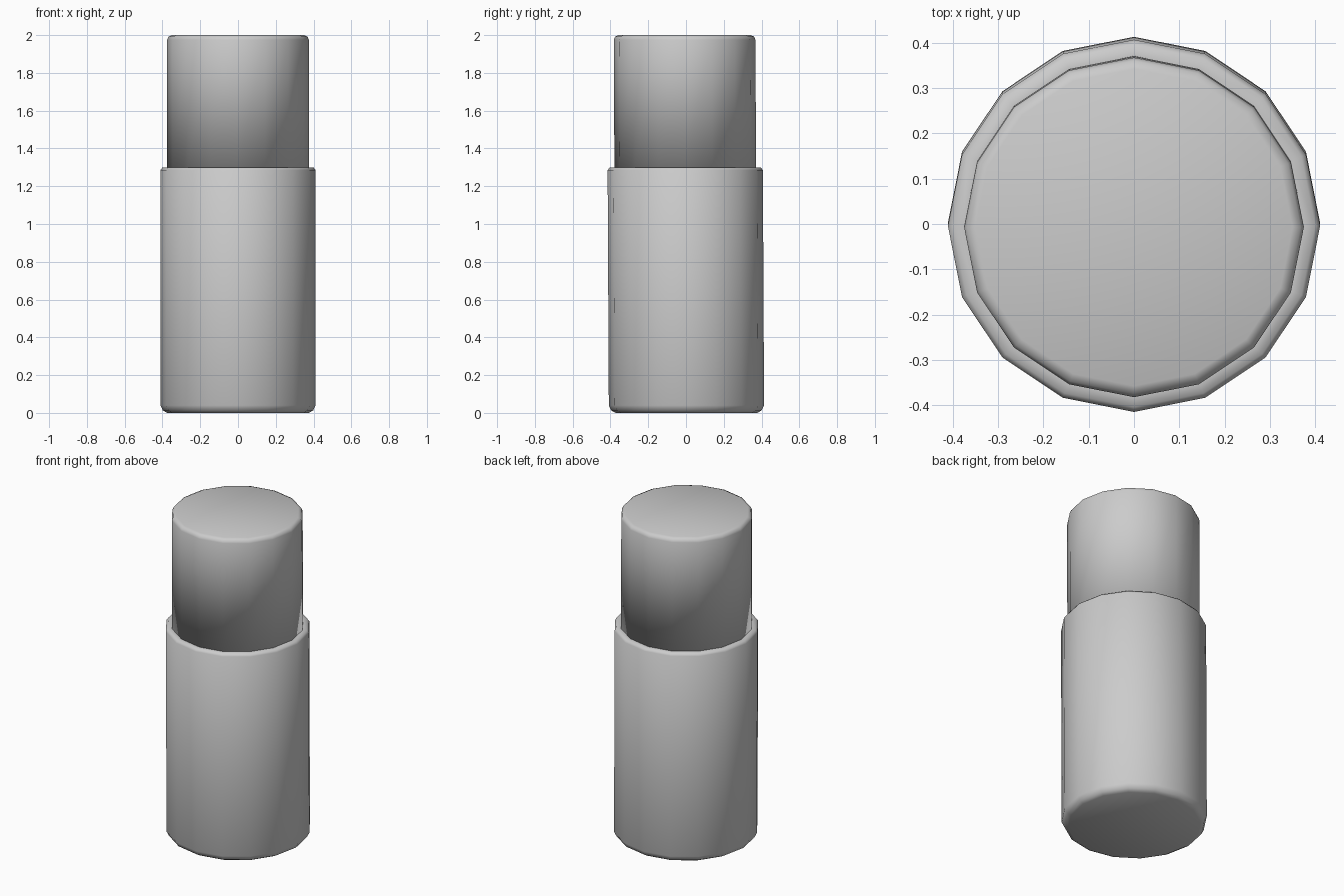
import bpy, bmesh
from math import cos, sin, pi

if "Cube" in bpy.data.objects:
    bpy.data.objects.remove(bpy.data.objects["Cube"])

SIDES = 16
LEAN = 0.005  # the whole model leans very slightly towards the front


def lathe(name, profile):
    """Spin an (radius, height) profile into a closed 16-sided solid."""
    bm = bmesh.new()
    rings = []
    for r, z in profile:
        ring = []
        for i in range(SIDES):
            a = 2 * pi * i / SIDES
            ring.append(bm.verts.new((r * cos(a), r * sin(a) + LEAN * (0.5 - z), z)))
        rings.append(ring)
    for low, high in zip(rings, rings[1:]):
        for i in range(SIDES):
            j = (i + 1) % SIDES
            bm.faces.new((low[i], low[j], high[j], high[i]))
    bm.faces.new(rings[0][::-1])
    bm.faces.new(rings[-1])
    for face in bm.faces:
        face.smooth = True
    mesh = bpy.data.meshes.new(name)
    bm.to_mesh(mesh)
    bm.free()
    obj = bpy.data.objects.new(name, mesh)
    bpy.context.collection.objects.link(obj)
    return obj


# Lower container with a chamfered foot and a thin softened rim
lathe("body", [(0.375, 0.0), (0.398, 0.013), (0.411, 0.04),
               (0.411, 1.285), (0.400, 1.30), (0.375, 1.30)])

# Narrower upper cylinder with a chamfered top edge
lathe("cap", [(0.375, 1.30), (0.375, 1.975), (0.368, 1.992), (0.35, 2.0)])
